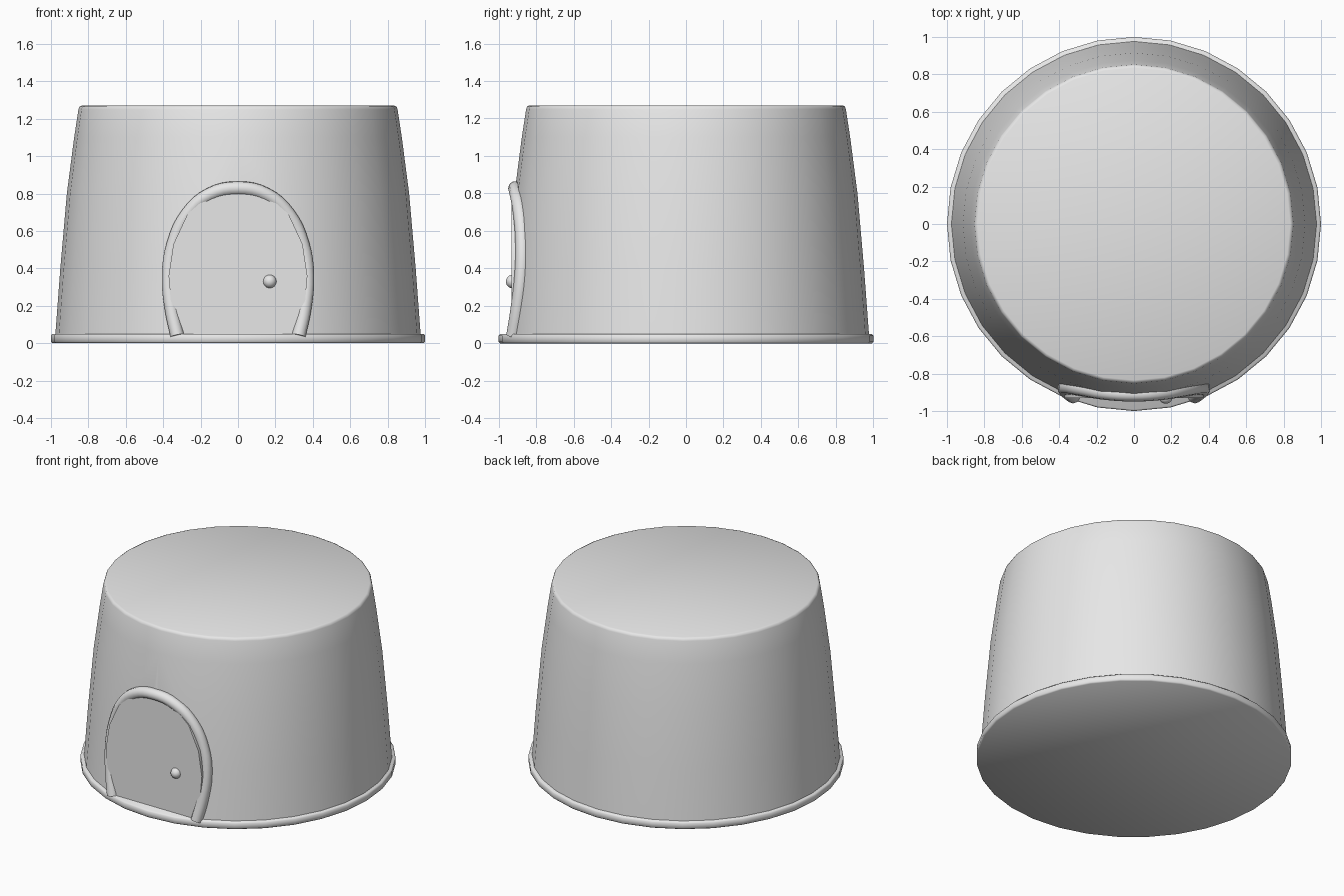
import bpy, bmesh, math
from mathutils import Vector

if "Cube" in bpy.data.objects:
    bpy.data.objects.remove(bpy.data.objects["Cube"], do_unlink=True)

# One flat colour for everything
grey = bpy.data.materials.new("light_grey")
grey.use_nodes = True
grey.diffuse_color = (0.8, 0.8, 0.8, 1)
grey.node_tree.nodes["Principled BSDF"].inputs["Base Color"].default_value = (0.8, 0.8, 0.8, 1)


def select(obj):
    bpy.ops.object.select_all(action='DESELECT')
    obj.select_set(True)
    bpy.context.view_layer.objects.active = obj


def smooth(obj, angle=40):
    select(obj)
    bpy.ops.object.shade_smooth_by_angle(angle=math.radians(angle))


def add_mesh(name, bm):
    bmesh.ops.recalc_face_normals(bm, faces=bm.faces[:])
    mesh = bpy.data.meshes.new(name)
    bm.to_mesh(mesh)
    bm.free()
    mesh.materials.append(grey)
    obj = bpy.data.objects.new(name, mesh)
    bpy.context.collection.objects.link(obj)
    return obj


def lathe(name, profile, sides=32):
    """Closed solid of revolution from (radius, height) pairs."""
    bm = bmesh.new()
    rings = [[bm.verts.new((r * math.cos(2 * math.pi * i / sides),
                            r * math.sin(2 * math.pi * i / sides), z))
              for i in range(sides)] for r, z in profile]
    for low, high in zip(rings, rings[1:]):
        for i in range(sides):
            j = (i + 1) % sides
            bm.faces.new((low[i], low[j], high[j], high[i]))
    bm.faces.new(rings[0])
    bm.faces.new(rings[-1])
    return add_mesh(name, bm)


def prism(name, outline, front, back):
    """Solid with an (x, z) outline, running along y."""
    bm = bmesh.new()
    face = bm.faces.new([bm.verts.new((x, front, z)) for x, z in outline])
    moved = bmesh.ops.extrude_face_region(bm, geom=[face])["geom"]
    for v in moved:
        if isinstance(v, bmesh.types.BMVert):
            v.co.y = back
    return add_mesh(name, bm)


# Base plate and tapering wall
base = lathe("base_plate", [(0.992, 0), (1, 0.008), (1, 0.042), (0.992, 0.05)])
wall_profile = [(0.977, 0.04), (0.95, 0.4), (0.915, 0.8), (0.876, 1.1),
                (0.853, 1.25), (0.848, 1.264), (0.835, 1.27)]
wall = lathe("wall", wall_profile)

# Arch outline, mirrored from its right half
half = [(0.325, 0.04), (0.355, 0.18), (0.371, 0.36), (0.345, 0.53),
        (0.27, 0.69), (0.15, 0.795)]
arch = half + [(0, 0.828)] + [(-x, z) for x, z in reversed(half)]

# Doorway cut into the wall
cutter = prism("doorway_cutter", arch, -1.2, -0.91)
cutter.hide_render = True
cut = wall.modifiers.new("doorway", 'BOOLEAN')
cut.operation = 'DIFFERENCE'
cut.solver = 'EXACT'
cut.object = cutter
select(wall)
bpy.ops.object.modifier_apply(modifier=cut.name)
bpy.data.objects.remove(cutter, do_unlink=True)

# Flat door inside the arch
door = prism("door", arch, -0.93, -0.86)


def wall_radius(z):
    for (r0, z0), (r1, z1) in zip(wall_profile, wall_profile[1:]):
        if z <= z1:
            return r0 + (r1 - r0) * (z - z0) / (z1 - z0)


# Round door frame following the curved wall
curve = bpy.data.curves.new("door_frame", 'CURVE')
curve.dimensions = '3D'
curve.bevel_depth = 0.038
curve.bevel_resolution = 3
curve.resolution_u = 4
curve.use_fill_caps = True
spline = curve.splines.new('BEZIER')
spline.bezier_points.add(len(arch) - 1)
for point, (x, z) in zip(spline.bezier_points, arch):
    point.co = Vector((x, -math.sqrt(wall_radius(z) ** 2 - x * x), z))
    point.handle_left_type = point.handle_right_type = 'AUTO'
curve.materials.append(grey)
frame = bpy.data.objects.new("door_frame", curve)
bpy.context.collection.objects.link(frame)
select(frame)
bpy.ops.object.convert(target='MESH')
frame = bpy.context.view_layer.objects.active

# Door knob
bm = bmesh.new()
bmesh.ops.create_uvsphere(bm, u_segments=20, v_segments=12, radius=0.036)
bmesh.ops.translate(bm, verts=bm.verts[:], vec=(0.17, -0.925, 0.33))
knob = add_mesh("door_knob", bm)

for obj in (base, wall, door, frame, knob):
    smooth(obj, 50)
